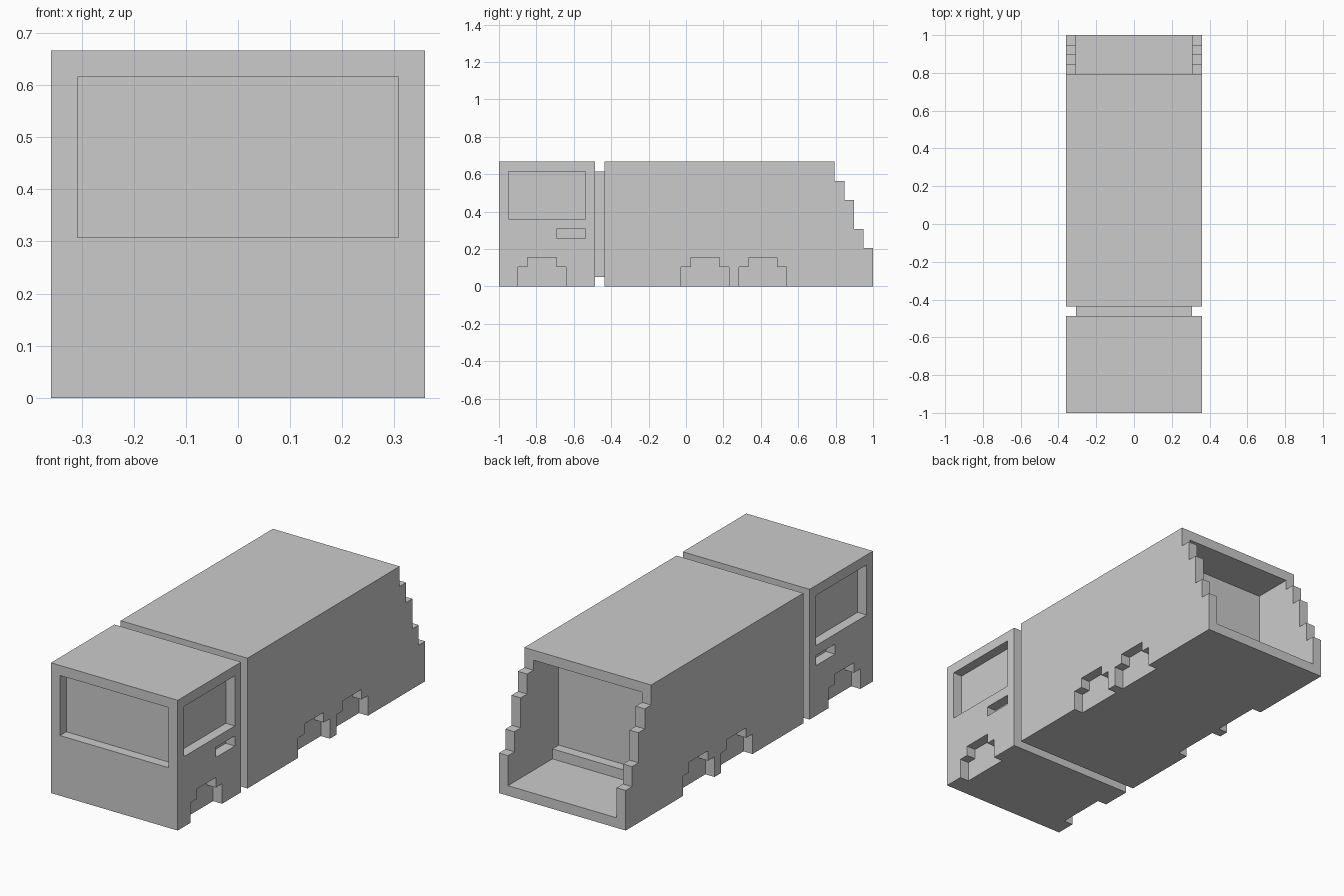
import bpy, bmesh
from mathutils import Matrix

if "Cube" in bpy.data.objects:
    bpy.data.objects.remove(bpy.data.objects["Cube"])

V = 2 / 39                      # one block; everything below is in whole blocks
OFFSET = (-7, -19.5, 0)         # block grid origin -> model centre


def prism(name, profile, x0, x1):
    """Extrude a (y, z) outline along x from x0 to x1."""
    bm = bmesh.new()
    face = bm.faces.new([bm.verts.new((x0, y, z)) for y, z in profile])
    ext = bmesh.ops.extrude_face_region(bm, geom=[face])
    verts = [g for g in ext["geom"] if isinstance(g, bmesh.types.BMVert)]
    bmesh.ops.translate(bm, verts=verts, vec=(x1 - x0, 0, 0))
    bmesh.ops.translate(bm, verts=bm.verts, vec=OFFSET)
    bmesh.ops.recalc_face_normals(bm, faces=bm.faces)
    mesh = bpy.data.meshes.new(name)
    bm.to_mesh(mesh)
    bm.free()
    obj = bpy.data.objects.new(name, mesh)
    bpy.context.collection.objects.link(obj)
    return obj


def rect(y0, y1, z0, z1):
    return [(y0, z0), (y1, z0), (y1, z1), (y0, z1)]


def wheel_arch(y):
    return [(y, -1), (y + 5, -1), (y + 5, 2), (y + 4, 2),
            (y + 4, 3), (y + 1, 3), (y + 1, 2), (y, 2)]


def side_cutters(profile):
    """One-block-deep recess on both sides."""
    return [prism("cutter", profile, -1, 1), prism("cutter", profile, 13, 15)]


def finish(obj, cutters=()):
    """Carve the recesses, bake the result and scale blocks to units."""
    for c in cutters:
        c.hide_render = True
        mod = obj.modifiers.new("carve", "BOOLEAN")
        mod.operation, mod.solver, mod.object = "DIFFERENCE", "EXACT", c
    bpy.context.view_layer.update()
    deps = bpy.context.evaluated_depsgraph_get()
    mesh = bpy.data.meshes.new_from_object(obj.evaluated_get(deps))
    obj.modifiers.clear()
    obj.data = mesh
    mesh.transform(Matrix.Scale(V, 4))
    for c in cutters:
        bpy.data.objects.remove(c)


# Cab with windscreen, side windows, door handles and wheel arches
cab = prism("cab", rect(0, 10, 0, 13), 0, 14)
cuts = [prism("cutter", rect(-1, 1, 6, 12), 1, 13)]
for outline in (rect(1, 9, 7, 12), rect(6, 9, 5, 6), wheel_arch(2)):
    cuts += side_cutters(outline)
finish(cab, cuts)

# Narrower link between cab and body
finish(prism("cab_link", rect(10, 11, 1, 12), 1, 13))

# Body with stepped tail, open rear hopper and two pairs of wheel arches
body = prism("body", [(11, 0), (39, 0), (39, 4), (38, 4), (38, 6), (37, 6), (37, 9),
                      (36, 9), (36, 11), (35, 11), (35, 13), (11, 13)], 0, 14)
cuts = [prism("cutter", [(31, 2), (32, 2), (32, 1), (40, 1), (40, 12), (31, 12)], 1, 13)]
for y in (19, 25):
    cuts += side_cutters(wheel_arch(y))
finish(body, cuts)
